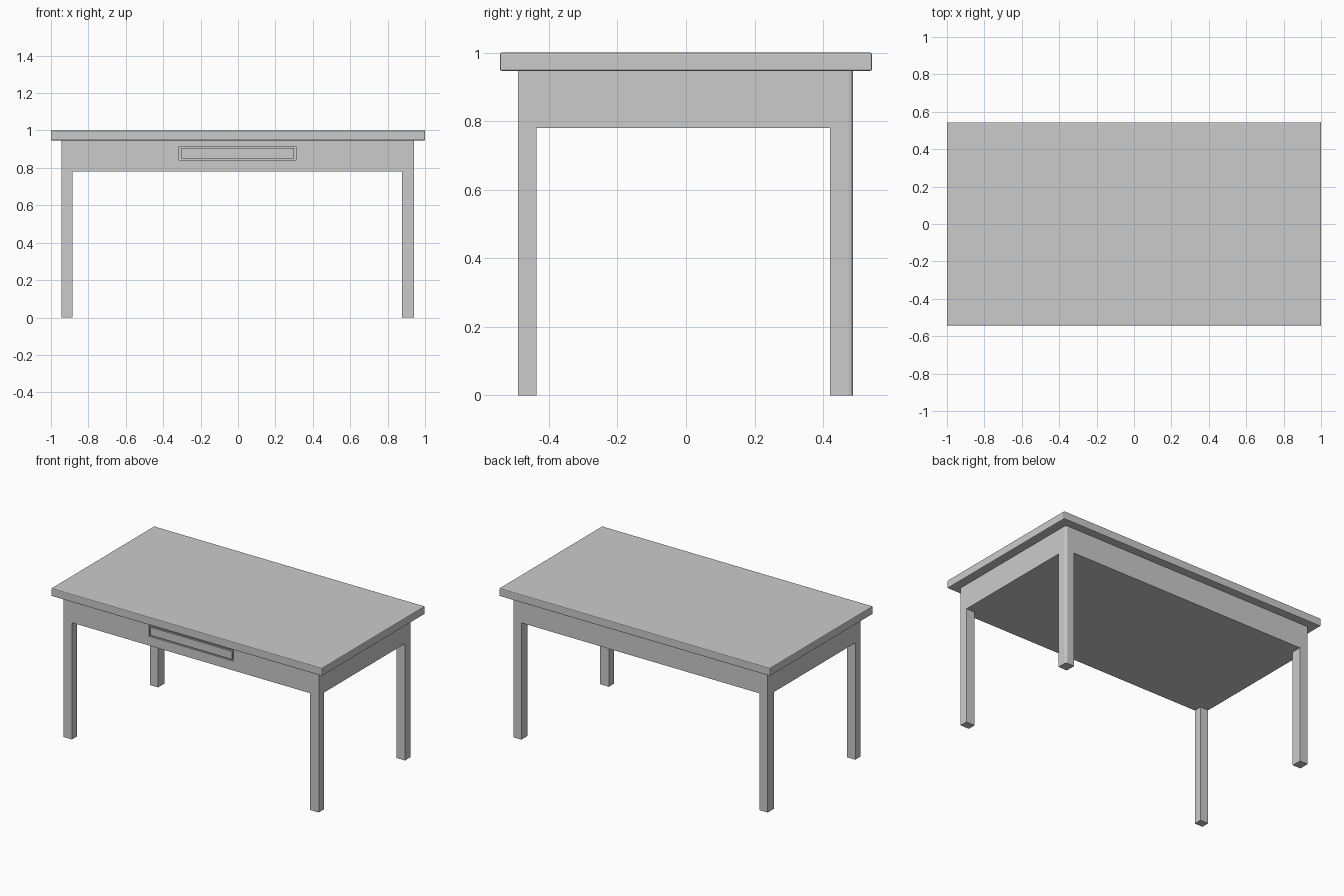
import bpy, bmesh

if "Cube" in bpy.data.objects:
    bpy.data.objects.remove(bpy.data.objects["Cube"])


def box(name, x, y, z, round_corner=False):
    """Box from (min, max) ranges; optionally round the vertical back right edge."""
    bm = bmesh.new()
    bmesh.ops.create_cube(bm, size=1)
    for v in bm.verts:
        v.co = [lo + (c + 0.5) * (hi - lo) for c, (lo, hi) in zip(v.co, (x, y, z))]
    if round_corner:
        edge = [e for e in bm.edges
                if all(abs(v.co.x - x[1]) < 1e-5 and abs(v.co.y - y[1]) < 1e-5 for v in e.verts)]
        bmesh.ops.bevel(bm, geom=edge, offset=0.012, segments=3, profile=0.5, affect='EDGES')
    mesh = bpy.data.meshes.new(name)
    bm.to_mesh(mesh)
    bm.free()
    obj = bpy.data.objects.new(name, mesh)
    bpy.context.collection.objects.link(obj)
    return obj


# Table top with a slightly eased edge
top = box("table_top", (-1, 1), (-0.543, 0.543), (0.947, 1.0))
bevel = top.modifiers.new("eased_edge", 'BEVEL')
bevel.width = 0.005
bevel.segments = 2

# Closed apron under the top
left, right, front, back = -0.945, 0.94, -0.49, 0.487
apron = box("apron", (left, right), (front, back), (0.78, 0.947), True)

# Shallow drawer opening in the front of the apron
cutter = box("drawer_opening_cutter", (-0.315, 0.31), (front - 0.05, front + 0.01), (0.842, 0.914))
cutter.hide_render = True
cutter.hide_viewport = True
cutter.display_type = 'WIRE'
cut = apron.modifiers.new("drawer_opening", 'BOOLEAN')
cut.operation = 'DIFFERENCE'
cut.solver = 'EXACT'
cut.object = cutter

# Drawer front sitting flush, leaving a groove around it
box("drawer_front", (-0.305, 0.30), (front, front + 0.01), (0.851, 0.905))

# Four legs flush with the apron corners
for side, x in (("left", (left, -0.885)), ("right", (0.876, right))):
    for end, y in (("front", (front, -0.437)), ("back", (0.42, back))):
        box(f"{end}_{side}_leg", x, y, (0, 0.78), (side, end) == ("right", "back"))
